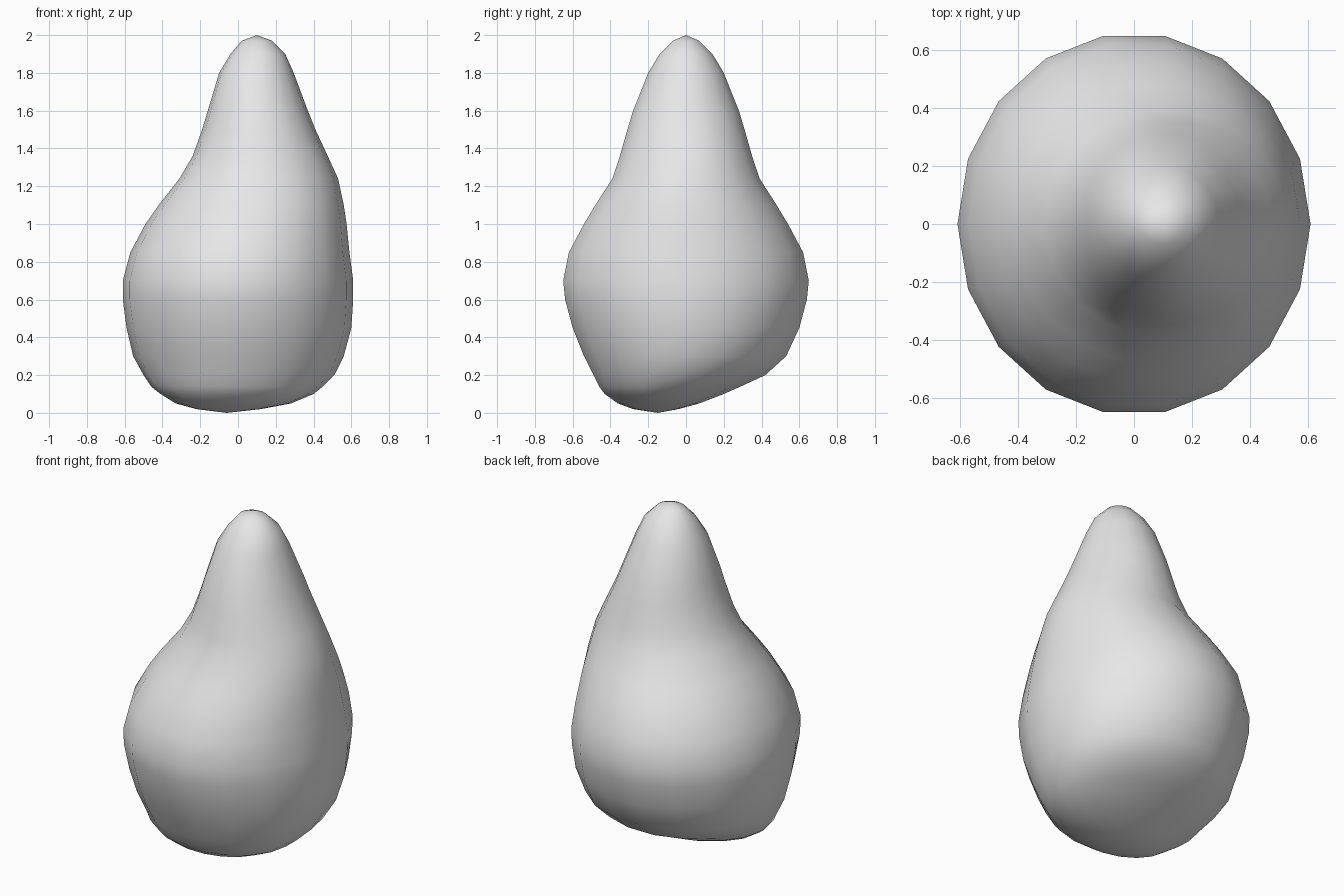
import bpy
import bmesh
from math import sin, cos, pi

SIDES = 18

# Cross-sections from bottom to top: height, left/right limits, front/back limits
SECTIONS = [
    (.02, -.22, .12, -.28, -.04),
    (.05, -.33, .28, -.36, .07),
    (.1, -.41, .4, -.43, .2),
    (.14, -.46, .45, -.46, .29),
    (.2, -.5, .51, -.49, .42),
    (.3, -.555, .56, -.54, .53),
    (.45, -.59, .6, -.6, .6),
    (.6, -.61, .61, -.64, .64),
    (.7, -.61, .61, -.65, .65),
    (.85, -.57, .59, -.62, .62),
    (1, -.49, .575, -.54, .54),
    (1.1, -.42, .56, -.48, .48),
    (1.24, -.31, .53, -.39, .39),
    (1.36, -.24, .475, -.35, .35),
    (1.5, -.19, .41, -.31, .31),
    (1.6, -.16, .37, -.28, .28),
    (1.8, -.1, .295, -.2, .2),
    (1.9, -.04, .25, -.14, .14),
    (1.97, .02, .18, -.07, .07),
]
BOTTOM_POLE = (-.06, -.15, 0)
TOP_POLE = (.1, 0, 2)


def make_material(name, colour):
    material = bpy.data.materials.new(name)
    material.use_nodes = True
    material.diffuse_color = colour
    material.node_tree.nodes["Principled BSDF"].inputs["Base Color"].default_value = colour
    return material


def add_section(bm, height, left, right, front, back):
    """One elliptical ring filling the given limits."""
    centre_x, centre_y = (left + right) / 2, (front + back) / 2
    radius_x = (right - left) / 2
    radius_y = (back - front) / 2 / cos(pi / SIDES)
    ring = []
    for i in range(SIDES):
        angle = 2 * pi * i / SIDES
        ring.append(bm.verts.new((centre_x + radius_x * cos(angle),
                                  centre_y + radius_y * sin(angle), height)))
    return ring


def build_pear():
    bm = bmesh.new()
    rings = [add_section(bm, *section) for section in SECTIONS]

    # Skin between neighbouring sections
    for lower, upper in zip(rings, rings[1:]):
        for i in range(SIDES):
            j = (i + 1) % SIDES
            bm.faces.new((lower[i], lower[j], upper[j], upper[i]))

    # Rounded caps at the base and the tip
    for pole, ring in ((BOTTOM_POLE, rings[0]), (TOP_POLE, rings[-1])):
        centre = bm.verts.new(pole)
        for i in range(SIDES):
            bm.faces.new((centre, ring[i], ring[(i + 1) % SIDES]))

    bmesh.ops.recalc_face_normals(bm, faces=bm.faces[:])
    for face in bm.faces:
        face.smooth = True
    mesh = bpy.data.meshes.new("pear_body")
    bm.to_mesh(mesh)
    bm.free()
    body = bpy.data.objects.new("pear_body", mesh)
    bpy.context.collection.objects.link(body)
    return body


default_cube = bpy.data.objects.get("Cube")
if default_cube:
    bpy.data.objects.remove(default_cube, do_unlink=True)

pear = build_pear()
pear.data.materials.append(make_material("light_grey", (.8, .8, .8, 1)))
